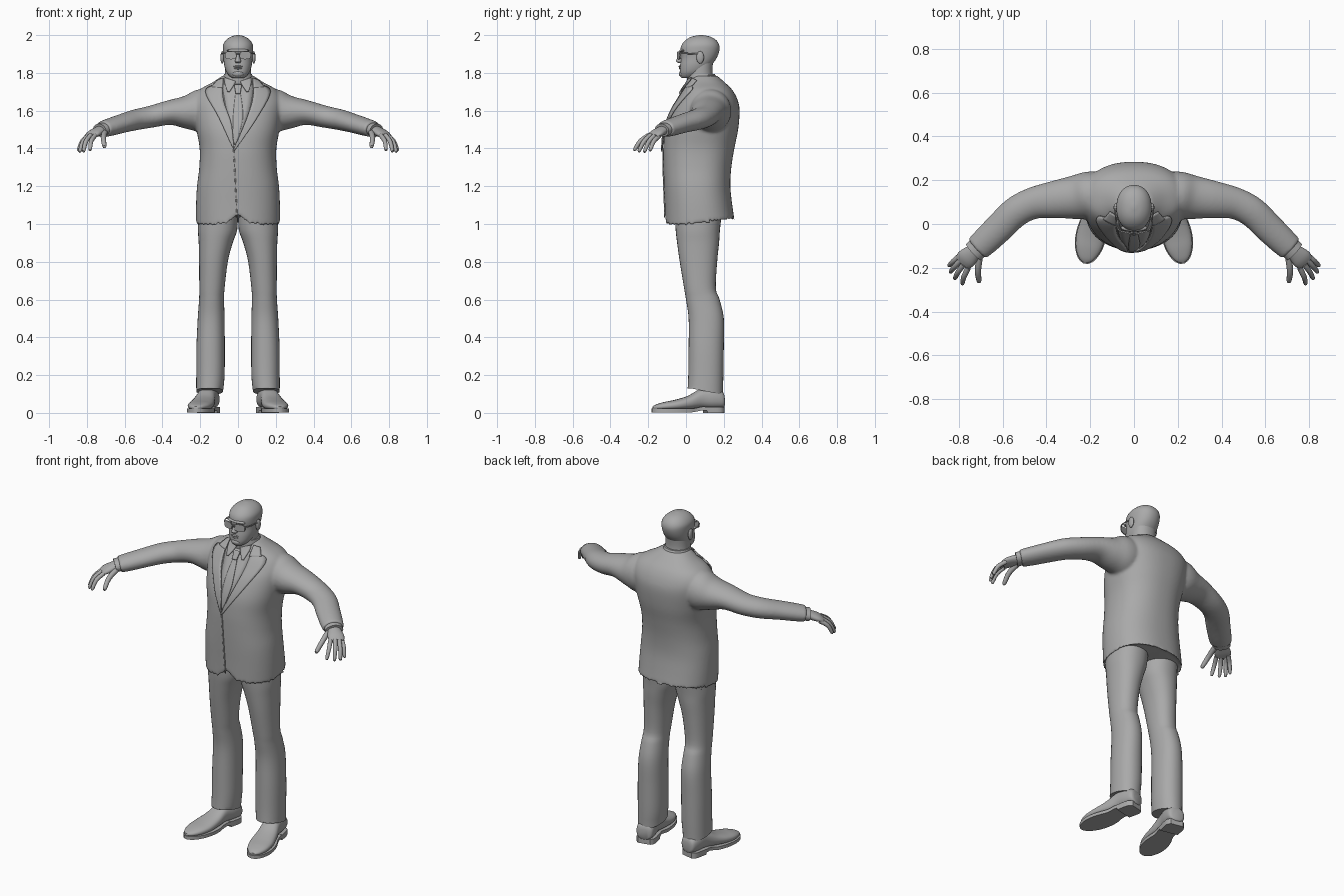
import bpy, bmesh, math
from mathutils import Vector

if "Cube" in bpy.data.objects:
    bpy.data.objects.remove(bpy.data.objects["Cube"])

grey = bpy.data.materials.new("plain grey")
grey.diffuse_color = (0.4, 0.4, 0.4, 1)
grey.use_nodes = True
grey.node_tree.nodes["Principled BSDF"].inputs["Base Color"].default_value = grey.diffuse_color


def finish(name, bm, angle=50, thick=0, merge=True):
    """Turn a bmesh into a smooth-shaded object."""
    bmesh.ops.recalc_face_normals(bm, faces=bm.faces)
    me = bpy.data.meshes.new(name)
    bm.to_mesh(me)
    bm.free()
    ob = bpy.data.objects.new(name, me)
    bpy.context.collection.objects.link(ob)
    me.materials.append(grey)
    if thick:
        m = ob.modifiers.new("thickness", 'SOLIDIFY')
        m.thickness, m.offset = thick, 0
    bpy.ops.object.select_all(action='DESELECT')
    ob.select_set(True)
    bpy.context.view_layer.objects.active = ob
    bpy.ops.object.shade_smooth_by_angle(angle=math.radians(angle))
    return ob


def resample(rows, k=4):
    """Catmull-Rom through rows of numbers."""
    out, n = [], len(rows)
    for i in range(n - 1):
        a, b, c, d = (rows[max(i - 1, 0)], rows[i], rows[i + 1], rows[min(i + 2, n - 1)])
        for s in range(k):
            t = s / k
            out.append([q + t * .5 * (r - p + t * (2 * p - 5 * q + 4 * r - s4 + t * (3 * (q - r) + s4 - p)))
                        for p, q, r, s4 in zip(a, b, c, d)])
    return out + [list(rows[-1])]


def loft(bm, rings):
    vs = [[bm.verts.new(p) for p in r] for r in rings]
    n = len(vs[0])
    for a, b in zip(vs, vs[1:]):
        for i in range(n):
            bm.faces.new((a[i], a[(i + 1) % n], b[(i + 1) % n], b[i]))
    bm.faces.new(vs[0][::-1])
    bm.faces.new(vs[-1])


def oval(t, e):
    c, s = math.cos(t), math.sin(t)
    return math.copysign(abs(c) ** (2 / e), c), math.copysign(abs(s) ** (2 / e), s)


def stack(rows, n=32, e=2.2, k=4):
    """Horizontal rings from rows of z, centre x, half width, front y, back y."""
    rings = []
    for z, cx, rx, yf, yb in resample(rows, k):
        pts = [oval(2 * math.pi * i / n, e) for i in range(n)]
        rings.append([Vector((cx + rx * u, (yf + yb) / 2 + (yb - yf) / 2 * v, z)) for u, v in pts])
    return rings


def tube(rows, n=16, k=4, e=2):
    """Rings along a path of x, y, z, half width, half height."""
    rows = resample(rows, k)
    ps = [Vector(r[:3]) for r in rows]
    rings = []
    for i, r in enumerate(rows):
        t = (ps[min(i + 1, len(ps) - 1)] - ps[max(i - 1, 0)]).normalized()
        side = t.cross(Vector((0, 0, 1))).normalized()
        up = side.cross(t)
        rings.append([ps[i] + side * u * r[3] + up * v * r[4]
                      for u, v in (oval(2 * math.pi * j / n, e) for j in range(n))])
    return rings


def build(name, rings, **kw):
    bm = bmesh.new()
    loft(bm, rings)
    return finish(name, bm, **kw)


def flip(rings, s):
    return [[Vector((p.x * s, p.y, p.z)) for p in r] for r in rings]


# Jacket: body and sleeves fused into one smooth surface
BODY = [(.99, 0, .222, -.11, .262), (1.1, 0, .222, -.113, .245), (1.2, 0, .217, -.117, .235),
        (1.3, 0, .205, -.12, .24), (1.4, 0, .203, -.12, .256), (1.5, 0, .22, -.11, .276),
        (1.6, 0, .235, -.075, .284), (1.66, 0, .235, -.04, .272), (1.71, 0, .205, -.01, .245),
        (1.75, 0, .135, .015, .205), (1.785, 0, .082, .03, .165)]
SLEEVE = [(.12, .13, 1.60, .10, .10), (.2, .13, 1.598, .11, .115), (.27, .122, 1.592, .10, .09),
          (.36, .112, 1.59, .086, .066), (.46, .095, 1.568, .073, .058), (.54, .055, 1.552, .07, .055),
          (.61, -.012, 1.533, .068, .05), (.67, -.07, 1.515, .065, .047), (.715, -.112, 1.502, .06, .043)]
bm = bmesh.new()
body = stack(BODY, 64, 2.3)
for p in body[0]:  # cutaway front hem and raised back hem
    p.z += max(0, .045 * (1 - abs(p.x) / .07)) if p.y < 0 else .02 * min(1, p.y / .2)
inner = [Vector((p.x * .93, .07 + (p.y - .07) * .93, p.z + .025)) for p in body[0]]
loft(bm, [inner] + body)
for s in (1, -1):
    loft(bm, flip(tube(SLEEVE, 32), s))
jacket = finish("jacket", bm)
m = jacket.modifiers.new("fuse", 'REMESH')
m.mode, m.voxel_size, m.use_smooth_shade = 'VOXEL', .008, True
m = jacket.modifiers.new("soften", 'SMOOTH')
m.factor, m.iterations = .5, 6


def chest(x, z):
    """Front y of the jacket body."""
    rows = resample(BODY)
    for a, b in zip(rows, rows[1:]):
        if a[0] <= z <= b[0]:
            break
    t = min(1, max(0, (z - a[0]) / (b[0] - a[0])))
    _, _, rx, yf, yb = [p + (q - p) * t for p, q in zip(a, b)]
    u = min(.97, abs(x) / rx)
    return (yf + yb) / 2 - (yb - yf) / 2 * (1 - u ** 2.3) ** (1 / 2.3)


def panel(name, left, right, off, thick=.006, n=5):
    """Cloth strip between two edges of x, z points, laid on the chest."""
    bm = bmesh.new()
    rows = []
    for (x0, z0), (x1, z1) in zip(resample(left, 5), resample(right, 5)):
        r = []
        for i in range(n + 1):
            x, z = x0 + (x1 - x0) * i / n, z0 + (z1 - z0) * i / n
            r.append(bm.verts.new((x, chest(x, z) - off, z)))
        rows.append(r)
    for a, b in zip(rows, rows[1:]):
        for i in range(n):
            bm.faces.new((a[i], a[i + 1], b[i + 1], b[i]))
    return finish(name, bm, thick=thick)


# Shirt front, tie, lapels, jacket edge
panel("shirt_front", [(-.085, 1.74), (-.06, 1.6), (-.02, 1.42)], [(.085, 1.74), (.06, 1.6), (-.01, 1.42)], .002, .004)
panel("tie", [(-.012, 1.70), (-.026, 1.56), (-.02, 1.42)], [(.012, 1.70), (.026, 1.56), (-.012, 1.42)], .006)
panel("tie_knot", [(-.02, 1.735), (-.012, 1.69)], [(.02, 1.735), (.012, 1.69)], .012, .012)
for s, side in ((1, "left"), (-1, "right")):
    panel(side + "_lapel", [(s * .085, 1.75), (s * .075, 1.65), (s * .035, 1.53), (-.022, 1.40)],
          [(s * .11, 1.738), (s * .172, 1.70), (s * .1, 1.56), (-.02, 1.385)], .008, .008)
    panel(side + "_jacket_collar", [(s * .078, 1.772), (s * .08, 1.72)], [(s * .11, 1.76), (s * .14, 1.725)], .01, .007)
    panel(side + "_shirt_collar", [(s * .012, 1.755), (s * .022, 1.735), (s * .045, 1.70)],
          [(s * .07, 1.775), (s * .07, 1.745), (s * .056, 1.70)], .014, .006)
panel("jacket_edge", [(-.026, 1.40), (-.016, 1.2), (-.008, 1.035)], [(-.02, 1.40), (-.01, 1.2), (-.002, 1.035)], .002, .005, 1)

# Neck, collar, head
build("neck", stack([(1.72, 0, .072, .02, .155), (1.8, 0, .068, .01, .14), (1.87, 0, .068, .02, .145)]))
build("collar_band", stack([(1.73, 0, .092, .008, .178), (1.765, 0, .082, .005, .168), (1.795, 0, .074, .008, .152)], e=2))
build("head", stack([(1.772, 0, .028, -.022, .04), (1.782, 0, .044, -.03, .07), (1.805, 0, .062, -.033, .105),
                     (1.84, 0, .073, -.031, .135), (1.88, 0, .077, -.026, .163), (1.92, 0, .08, -.03, .177),
                     (1.95, 0, .078, -.022, .175), (1.975, 0, .062, 0, .158), (1.992, 0, .037, .03, .128),
                     (2.0, 0, .008, .07, .088)], 40))


def ball(name, c, r, seg=20):
    bm = bmesh.new()
    bmesh.ops.create_uvsphere(bm, u_segments=seg, v_segments=seg // 2, radius=1)
    for v in bm.verts:
        v.co = Vector([c[i] + v.co[i] * r[i] for i in range(3)])
    return finish(name, bm)


build("nose", stack([(1.853, 0, .012, -.042, -.01), (1.862, 0, .017, -.054, -.01), (1.875, 0, .012, -.048, -.01),
                     (1.9, 0, .008, -.036, -.01)], 16, 2))
ball("upper_lip", (0, -.032, 1.834), (.025, .007, .005))
ball("lower_lip", (0, -.031, 1.824), (.021, .007, .005))
ball("chin", (0, -.022, 1.795), (.03, .016, .016))
ball("brow", (0, -.018, 1.918), (.06, .017, .01))

# Glasses and ears
for s, side in ((1, "left"), (-1, "right")):
    ball(side + "_ear", (s * .083, .075, 1.882), (.01, .02, .033))
    bm = bmesh.new()
    rim = [(s * (.038 + .030 * u), 1.893 + .021 * v) for u, v in (oval(2 * math.pi * i / 24, 3) for i in range(24))]
    loft(bm, [[(x, y + abs(x) * .25, z) for x, z in rim] for y in (-.05, -.044)])
    finish(side + "_lens", bm, 30)
    build(side + "_temple", flip(tube([(.066, -.032, 1.903, .004, .004), (.082, 0, 1.903, .003, .004),
                                       (.086, .075, 1.9, .003, .004)], 8), s))
build("bridge", tube([(-.012, -.046, 1.9, .003, .003), (.012, -.046, 1.9, .003, .003)], 8))

# Trousers, shoes, cuffs, hands on both sides
LEG = [(.115, .15, .071, .008, .195), (.2, .146, .075, .012, .198), (.35, .145, .075, .014, .2),
       (.5, .142, .071, .014, .2), (.6, .14, .066, .0, .178), (.66, .138, .067, -.01, .158),
       (.8, .13, .076, -.033, .165), (.9, .118, .09, -.047, .175), (.97, .108, .104, -.055, .18),
       (1.06, .105, .104, -.06, .19)]
# distance along shoe from heel, half width, bottom z, top z
SHOE = [(0, .03, .03, .09), (.012, .048, .024, .115), (.06, .053, .022, .135), (.12, .05, .024, .13),
        (.19, .06, .018, .092), (.26, .066, .014, .07), (.32, .058, .014, .058), (.365, .036, .017, .045),
        (.385, .012, .022, .034)]
# outline half widths of the sole along the shoe
SOLE = [(.005, .036), (.03, .054), (.1, .054), (.15, .052), (.2, .064), (.26, .07), (.32, .062), (.37, .038), (.39, .01)]
FINGERS = {"index": ((.757, -.2, 1.468), (.785, -.276, 1.39)), "middle": ((.778, -.185, 1.472), (.82, -.252, 1.383)),
           "ring": ((.79, -.165, 1.47), (.84, -.222, 1.381)), "little": ((.793, -.143, 1.465), (.847, -.192, 1.388)),
           "thumb": ((.705, -.15, 1.485), (.708, -.268, 1.408))}
heel, along = Vector((.142, .2, 0)), Vector((.21, -.977, 0))
across = Vector((.977, .21, 0))
for s, side in ((1, "left"), (-1, "right")):
    leg = stack(LEG, 32, 2.2)
    for p in leg[0]:  # hem dips to the heel
        p.z += .02 * (.1 - p.y) / .1
    build(side + "_trouser_leg", flip(leg, s))
    rings = []
    for d, w, z0, z1 in resample(SHOE):
        ring = []
        for i in range(24):
            u, v = oval(2 * math.pi * i / 24, 2.4)
            ring.append(heel + along * d + across * w * u + Vector((0, 0, (z0 + z1) / 2 + (z1 - z0) / 2 * v)))
        rings.append(ring)
    build(side + "_shoe", flip(rings, s))
    for part, lo, hi, z0, z1 in (("heel", 0, .1, 0, .032), ("sole", .1, .4, .003, .022)):
        sole = [r for r in resample(SOLE) if lo <= r[0] <= hi]
        edge = [(d, w) for d, w in sole] + [(d, -w) for d, w in sole[::-1]]
        bm = bmesh.new()
        loft(bm, flip([[heel + along * d + across * w + Vector((0, 0, z + (.012 * max(0, 1 - abs(d - .12) / .06)
                                                                           if part == "sole" else 0)))
                        for d, w in edge] for z in (z0, z1)], s))
        finish(side + "_shoe_" + part, bm, 35)
    build(side + "_cuff", flip(tube([(.69, -.088, 1.508, .05, .036), (.733, -.128, 1.496, .05, .035)], 24), s))
    build(side + "_palm", flip(tube([(.71, -.105, 1.502, .034, .026), (.735, -.13, 1.493, .038, .024),
                                     (.765, -.158, 1.478, .046, .021), (.785, -.178, 1.464, .04, .013)], 20), s))
    for f, (a, b) in FINGERS.items():
        a, b = Vector(a), Vector(b)
        r = .015 if f == "thumb" else .0125
        mid = a.lerp(b, .5) + Vector((.006, -.004, .010))
        end = a.lerp(b, .93)
        build(side + "_" + f + "_finger", flip(tube([(*a, r, r), (*mid, r * .95, r * .95), (*end, r * .75, r * .75),
                                                     (*b, r * .25, r * .25)], 10, 3), s))
